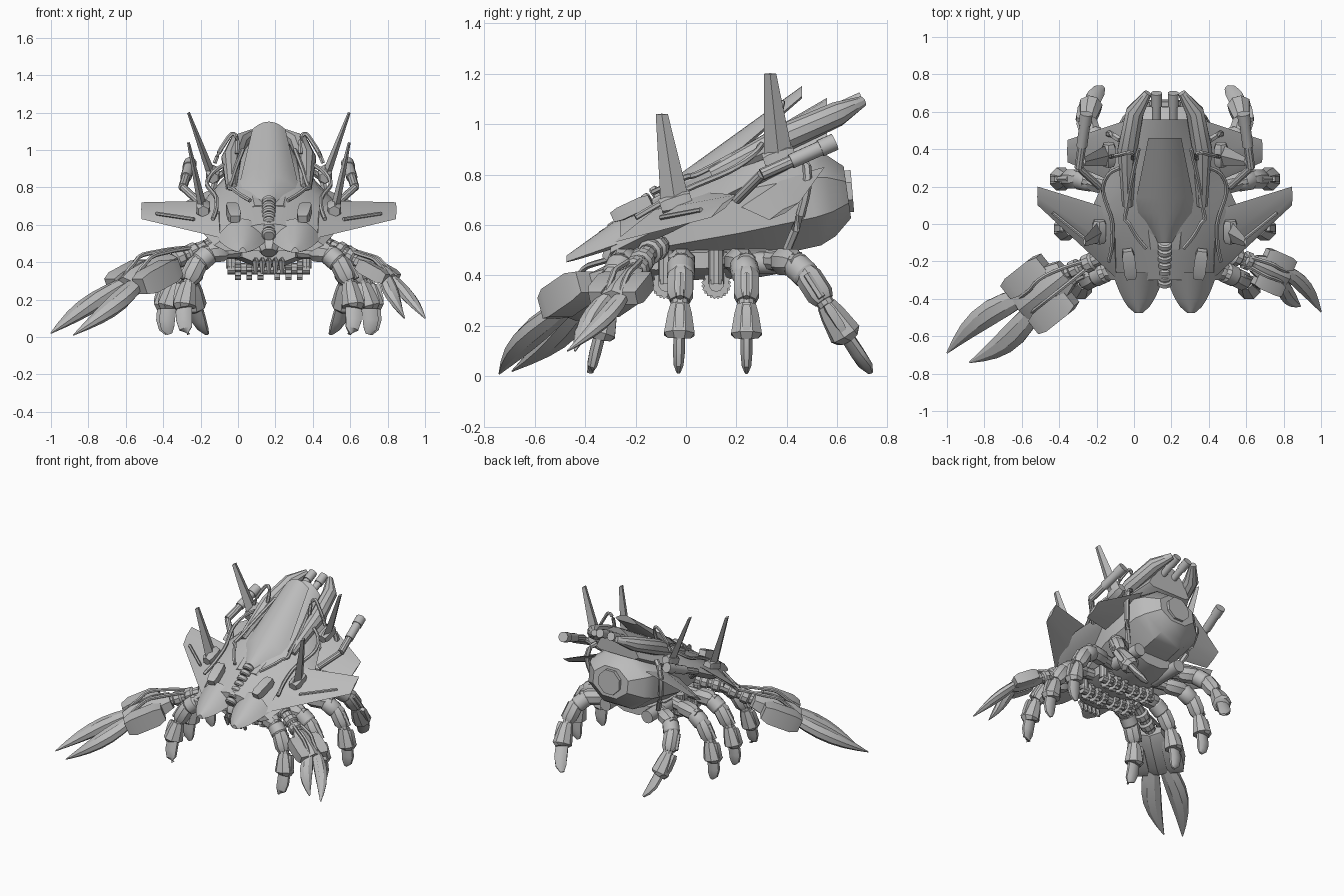
import bpy, bmesh, math
from mathutils import Vector

cube = bpy.data.objects.get("Cube")
if cube:
    bpy.data.objects.remove(cube, do_unlink=True)

gray = bpy.data.materials.new("plain gray")
gray.use_nodes = True
gray.diffuse_color = (.5, .5, .5, 1)
gray.node_tree.nodes["Principled BSDF"].inputs["Base Color"].default_value = gray.diffuse_color

middle = .165  # body centre line
UP = Vector((0, 0, 1))


def place(sign, x, y, z):
    """Body-relative point on one side of the centre line."""
    return Vector((middle + sign * x, y, z))


def mix(start, end, amount):
    return start.lerp(end, amount)


def spread(start, end, count):
    """Evenly spaced values, ends included."""
    return [start + (end - start) * i / (count - 1) for i in range(count)]


def loft(name, rings):
    """Skin a list of equal closed rings and cap both ends."""
    bm = bmesh.new()
    rows = [[bm.verts.new(point) for point in ring] for ring in rings]
    for row, following in zip(rows, rows[1:]):
        for i in range(len(row)):
            bm.faces.new((row[i - 1], row[i], following[i], following[i - 1]))
    bm.faces.new(rows[0])
    bm.faces.new(rows[-1])
    bmesh.ops.recalc_face_normals(bm, faces=bm.faces)
    mesh = bpy.data.meshes.new(name)
    bm.to_mesh(mesh)
    bm.free()
    mesh.materials.append(gray)
    part = bpy.data.objects.new(name, mesh)
    bpy.context.collection.objects.link(part)
    bpy.ops.object.select_all(action='DESELECT')
    part.select_set(True)
    bpy.context.view_layer.objects.active = part
    bpy.ops.object.shade_smooth_by_angle(angle=math.radians(32))


def sweep(name, points, widths, sides=10, flat=1, tooth=1):
    """Run a polygon section along points; flat squashes it, tooth notches it."""
    rings = []
    for i, (point, width) in enumerate(zip(points, widths)):
        along = (points[min(i + 1, len(points) - 1)] - points[max(i - 1, 0)]).normalized()
        reference = UP if abs(along.z) < .9 else Vector((0, 1, 0))
        across = along.cross(reference).normalized()
        upward = across.cross(along) * flat
        ring = []
        for k in range(sides):
            turn = math.tau * (k + .5) / sides
            size = width * (tooth if k % 2 else 1)
            ring.append(point + size * (across * math.cos(turn) + upward * math.sin(turn)))
        rings.append(ring)
    loft(name, rings)


def rod(name, start, end, width, sides=10, tooth=1):
    sweep(name, [start, end], [width, width], sides, tooth=tooth)


def barrel(name, start, end, width, sides=8, flat=1):
    """Armor piece that swells quickly and narrows again at its ends."""
    stops = (0, .2, .8, 1)
    sweep(name, [mix(start, end, stop) for stop in stops],
          [width * (.7 + 1.5 * stop * (1 - stop)) for stop in stops], sides, flat)


def cable(name, points, width=.012):
    """Smooth bent pipe through a few points."""
    ends = [points[0]] + points + [points[-1]]
    path = []
    for before, start, end, after in zip(ends, ends[1:], ends[2:], ends[3:]):
        for t in spread(0, .8, 5):
            lead = start + (end - before) * t / 2
            trail = end - (after - start) * (1 - t) / 2
            path.append(mix(lead, trail, t * t * (3 - 2 * t)))
    path.append(points[-1])
    sweep(name, path, [width] * len(path), 6)


def dome(name, front, back, width, crown, rim, shift=0):
    """Curved shell whose width, crown and rim are rules of y."""
    rings = []
    for y in spread(front, back, 8):
        half = width(y)
        ring = [place(1, shift + half * t, y, crown(y) - (crown(y) - rim(y)) * t * t)
                for t in spread(-1, 1, 11)]
        ring += [place(1, shift + half * t, y, rim(y) - half / 10) for t in (.8, 0, -.8)]
        rings.append(ring)
    loft(name, rings)


def blade_panel(name, root, tip, root_chord, tip_chord, thickness):
    """Tapered diamond-section panel used for wings and fins."""
    normal = (tip - root).cross(root_chord).normalized() * thickness
    rings = []
    for corner, chord, scale in ((root, root_chord, 1), (tip, tip_chord, .3)):
        centre = corner + chord / 2
        rings.append([corner, centre + normal * scale, corner + chord, centre - normal * scale])
    loft(name, rings)


# Carapace and canopy
def ridge(y):
    return .82 + .72 * y


dome("carapace", -.3, .56, lambda y: .43 - .46 * abs(y),
     lambda y: .78 + .58 * y, lambda y: .64 + .5 * y)
dome("canopy", -.1, .46, lambda y: min(.14 + .6 * y, .18 - .2 * y),
     ridge, lambda y: ridge(y) - .1 + .13 * y)

# Rear hull, belly, snout and ribbed spine
sweep("rear_hull", [place(1, 0, -.1, .57), place(1, 0, .2, .65), place(1, 0, .5, .71),
                    place(1, 0, .57, .72), place(1, 0, .64, .73)], [.2, .29, .28, .24, .15], 8, .75)
rod("back_plate", place(1, 0, .6, .73), place(1, 0, .66, .735), .09, 8)
barrel("belly", place(1, 0, -.25, .45), place(1, 0, .4, .47), .22, 8, .4)
barrel("snout", place(1, 0, -.22, .57), place(1, 0, -.3, .45), .06)
for step in spread(0, 1, 7):
    rib = mix(place(1, 0, -.1, .73), place(1, 0, -.3, .56), step)
    barrel("spine_rib", rib, rib + Vector((0, -.03, -.02)), .04, 12)
for x in spread(-.07, .07, 5):
    sweep("mouth_feeler", [place(1, x, -.2, .46), place(1, x, -.27, .4), place(1, x, -.25, .34)],
          [.02, .02, .01], 6)


def toothed_drums(sign, y):
    """Row of notched discs on an axle under the belly."""
    height = .365
    for x in spread(.03, .15, 3):
        rod("toothed_drum", place(sign, x, y, height), place(sign, x + .03, y, height), .06, 24, .8)
    rod("drum_axle", place(sign, 0, y, height), place(sign, .22, y, height), .03)
    rod("drum_hanger", place(sign, .2, y, height), place(sign, .2, y, .5), .03)


def leg(sign, knee_x, knee_y, toe_x, toe_y):
    """Armored leg bowed outward between knee and toe."""
    hip = place(sign, .15, knee_y * .7, .46)
    knee = place(sign, knee_x, knee_y, .45)
    toe = place(sign, toe_x, toe_y, .015)
    out = Vector((sign * .05, 0, 0))
    shin = mix(knee, toe, .35) + out
    ankle = mix(knee, toe, .65) + out
    rod("leg_hip", hip, knee, .04)
    barrel("leg_hip_armor", mix(hip, knee, .4), mix(hip, knee, .9), .06)
    barrel("leg_knee", mix(knee, hip, .2), mix(knee, shin, .4), .06, 12)
    barrel("leg_thigh_armor", mix(knee, shin, .2), shin, .058)
    rod("leg_joint", mix(knee, shin, .8), mix(shin, ankle, .3), .035)
    sweep("leg_shin_armor", [mix(shin, ankle, .1), mix(shin, ankle, .4), ankle, mix(ankle, toe, .1)],
          [.04, .052, .066, .05], 8)
    sweep("leg_foot", [ankle, mix(ankle, toe, .5) + out / 4, mix(ankle, toe, .8) + out / 5, toe],
          [.045, .046, .038, .015], 8, .55)
    barrel("leg_plate", mix(shin, ankle, .1) + out, mix(shin, ankle, .9) + out, .025, 4)
    rod("leg_piston", mix(knee, shin, .3) + out, mix(knee, shin, .9) + out, .016, 6)


for sign in (-1, 1):
    # Wings, prongs and fins
    blade_panel("front_wing", place(sign, .26, -.29, .53), place(sign, .68, .1, .63),
                Vector((0, .36, .2)), Vector((0, .1, .09)), .035)
    blade_panel("rear_wing", place(sign, .22, .2, .68), place(sign, .52, .33, .62),
                Vector((0, .35, .15)), Vector((0, .12, .07)), .03)
    dome("front_prong", -.26, -.475, lambda y: .3 * math.sqrt(y + .48), ridge,
         lambda y: .62 + .35 * y, sign * .14)
    for name, root, tip in (("rear_fin", place(sign, .3, .31, .85), place(sign, .43, .31, 1.2)),
                            ("front_fin", place(sign, .35, -.1, .67), place(sign, .43, -.12, 1.04))):
        chord = Vector((0, .12, 0))
        blade_panel(name, root, tip, chord, chord * .4, .025)
        barrel(name + "_foot", root, root + chord + UP * .04, .045, 6)

    # Rear barrels, fairings and exhausts
    muzzle = place(sign, .045, .7, 1.1)
    breech = place(sign, .045, .35, .94)
    rod("rear_barrel", breech, muzzle, .024, 12)
    rod("barrel_muzzle", mix(breech, muzzle, .8), muzzle, .03, 12)
    sweep("rear_fairing", [place(sign, .2, .1, .8), place(sign, .2, .4, .95),
                           place(sign, .16, .6, 1.04), place(sign, .09, .7, 1.09)],
          [.03, .055, .05, .022])
    inlet = place(sign, .46, .3, .8)
    outlet = place(sign, .42, .59, .93)
    rod("exhaust_pipe", inlet, outlet, .024)
    rod("exhaust_nozzle", mix(inlet, outlet, .4), mix(inlet, outlet, .9), .03, 12)
    rod("exhaust_mouth", mix(inlet, outlet, .8), outlet, .035, 12)
    rod("exhaust_strut", inlet, place(sign, .35, .2, .7), .02)

    # Eye housings and hoses
    barrel("eye_housing", place(sign, .18, -.29, .63), place(sign, .2, -.14, .7), .05, 4, .8)
    cable("shell_hose", [place(sign, .1, -.13, .73), place(sign, .19, 0, .79),
                         place(sign, .2, .1, .83), place(sign, .14, .4, 1)])
    cable("wing_hose", [place(sign, .24, .3, .92), place(sign, .33, .2, .83),
                        place(sign, .28, 0, .74), place(sign, .3, -.2, .63)])
    cable("back_loop", [place(sign, .17, .35, .98), place(sign, .18, .38, 1.08),
                        place(sign, .24, .37, 1.03), place(sign, .29, .36, .93)])
    cable("hull_hose", [place(sign, .24, .45, .88), place(sign, .3, .48, .75),
                        place(sign, .22, .4, .5)], .018)
    rod("wing_rail", place(sign, .4, -.1, .63), place(sign, .6, .06, .66), .01, 6)

    # Running gear
    rod("hip_cylinder", place(sign, .17, .2, .45), place(sign, .17, .46, .45), .045, 12)
    for y in (-.08, .12):
        toothed_drums(sign, y)
    leg(sign, .35, -.27, .43, -.38)
    leg(sign, .4, -.02, .53, -.03)
    leg(sign, .44, .24, .54, .24)
    leg(sign, .38, .45, .33, .73)


def claw_arm(label, shoulder, wrist, grip, tips, scale):
    """Jointed arm ending in an armored palm and two curved blades."""
    shoulder, wrist, grip = Vector(shoulder), Vector(wrist), Vector(grip)
    elbow = mix(shoulder, wrist, .5) + UP * .02
    for start, end in ((shoulder, elbow), (elbow, wrist)):
        rod(label + "_arm", start, end, .038)
        for stop in (.2, .6):
            barrel(label + "_arm_ring", mix(start, end, stop), mix(start, end, stop + .3), .054, 10)
    barrel(label + "_palm", wrist, grip, .12 * scale, 6, .65)
    across = (grip - wrist).cross(UP).normalized() * .1 * scale
    for sign, tip in zip((1, -1), tips):
        offset = across * sign
        barrel(label + "_guard", mix(wrist, grip, .2) + offset * 1.2, grip + offset * 1.2,
               .09 * scale, 4)
        lift = offset / 2 + UP * .08 * scale
        cable(label + "_hose", [elbow, mix(wrist, grip, .2) + lift, mix(wrist, grip, .7) + lift,
                                grip + offset / 2])
        base = mix(wrist, grip, .9) + offset / 2
        stops = spread(0, 1, 7)
        sweep(label + "_blade",
              [mix(base, Vector(tip), t) + offset * .35 * math.sin(math.pi * t) for t in stops],
              [.004 + .066 * scale * math.sin(math.pi * (.25 + .75 * t)) for t in stops], 8, .7)


claw_arm("large_claw", (0, -.1, .52), (-.36, -.26, .4), (-.6, -.45, .27),
         [(-1, -.69, .02), (-.88, -.74, .01)], 1)
claw_arm("small_claw", (.36, -.1, .52), (.64, -.21, .41), (.82, -.29, .31),
         [(.89, -.44, .1), (1, -.47, .1)], .62)
